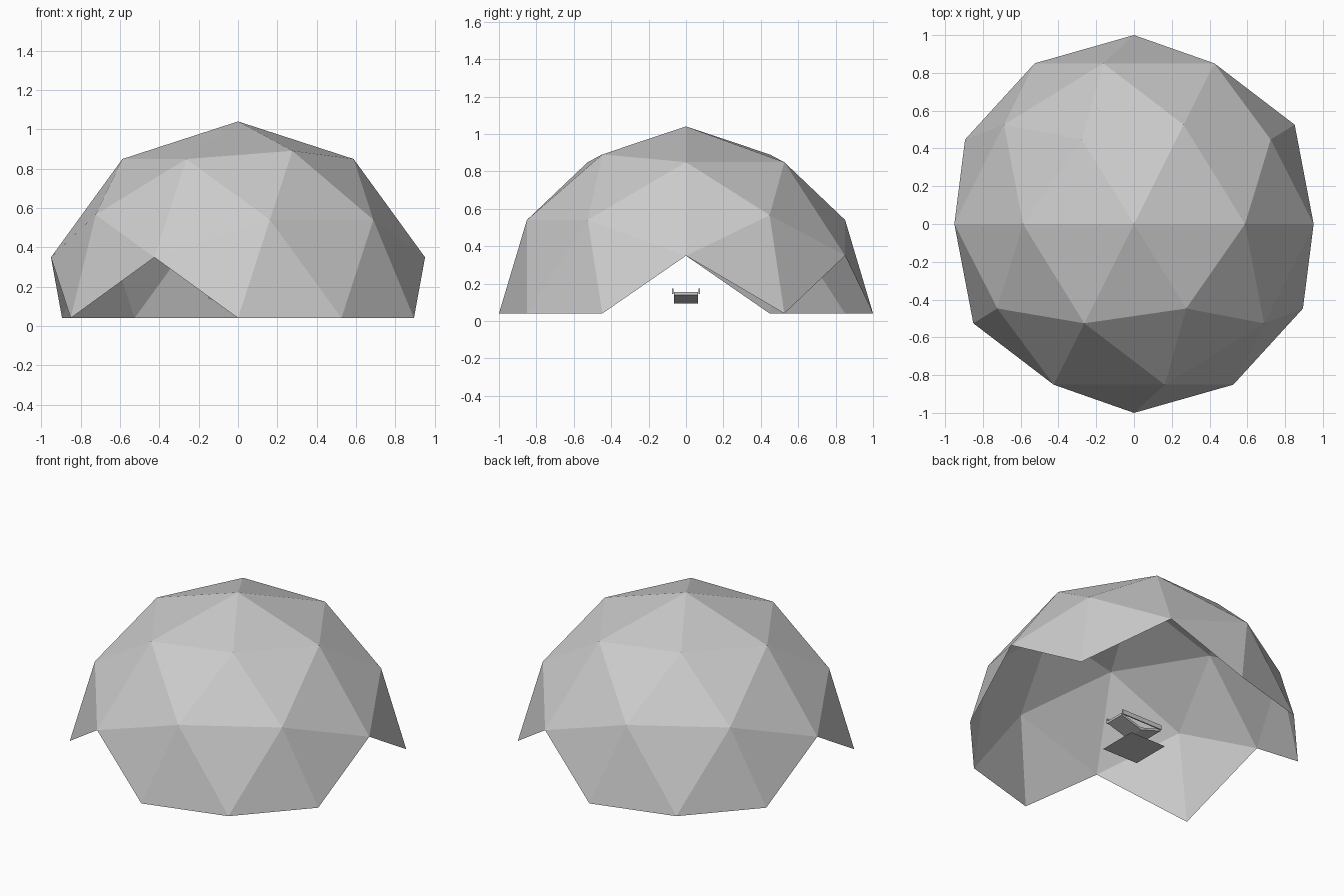
import bpy, bmesh, math
from mathutils import Matrix

if "Cube" in bpy.data.objects:
    bpy.data.objects.remove(bpy.data.objects["Cube"])

grey = bpy.data.materials.new("plain_grey")
grey.diffuse_color = (0.6, 0.6, 0.6, 1)
grey.use_nodes = True
grey.node_tree.nodes["Principled BSDF"].inputs["Base Color"].default_value = grey.diffuse_color


def finish(name, bm):
    me = bpy.data.meshes.new(name)
    bm.to_mesh(me)
    bm.free()
    me.materials.append(grey)
    ob = bpy.data.objects.new(name, me)
    bpy.context.collection.objects.link(ob)
    return ob


def box(name, x, y, z):
    bm = bmesh.new()
    bmesh.ops.create_cube(bm, size=1)
    for v in bm.verts:
        v.co = [lo + (c + 0.5) * (hi - lo) for c, (lo, hi) in zip(v.co, (x, y, z))]
    return finish(name, bm)


# Geodesic dome: icosphere on its side, keeping only whole triangles above the equator
bm = bmesh.new()
bmesh.ops.create_icosphere(bm, subdivisions=2, radius=1,
                           matrix=Matrix.Rotation(math.pi / 2, 4, 'X'))
low = [f for f in bm.faces if min(v.co.z for v in f.verts) < -0.05]
bmesh.ops.delete(bm, geom=low, context='FACES')
bmesh.ops.translate(bm, verts=bm.verts, vec=(0, 0, 0.04))
finish("dome", bm)

# Flat floor plate under the dome
bm = bmesh.new()
bmesh.ops.create_grid(bm, x_segments=1, y_segments=1, size=0.13)
bmesh.ops.reverse_faces(bm, faces=bm.faces)
finish("floor_plate", bm)

# V-shaped trough
profile = [(-0.15, 0.14), (0, 0.094), (0.15, 0.14), (0.15, 0.155), (0, 0.109), (-0.15, 0.155)]
bm = bmesh.new()
rows = [[bm.verts.new((x, y, z)) for x, z in profile] for y in (-0.065, 0.065)]
n = len(profile)
for i in range(n):
    j = (i + 1) % n
    bm.faces.new((rows[0][i], rows[0][j], rows[1][j], rows[1][i]))
for r in rows:
    bm.faces.new((r[0], r[1], r[4], r[5]))
    bm.faces.new((r[1], r[2], r[3], r[4]))
bmesh.ops.recalc_face_normals(bm, faces=bm.faces)
finish("trough", bm)

# Side rails
for side, name in ((-1, "front_rail"), (1, "back_rail")):
    box(name, (-0.15, 0.15), sorted((side * 0.068, side * 0.076)), (0.145, 0.174))
